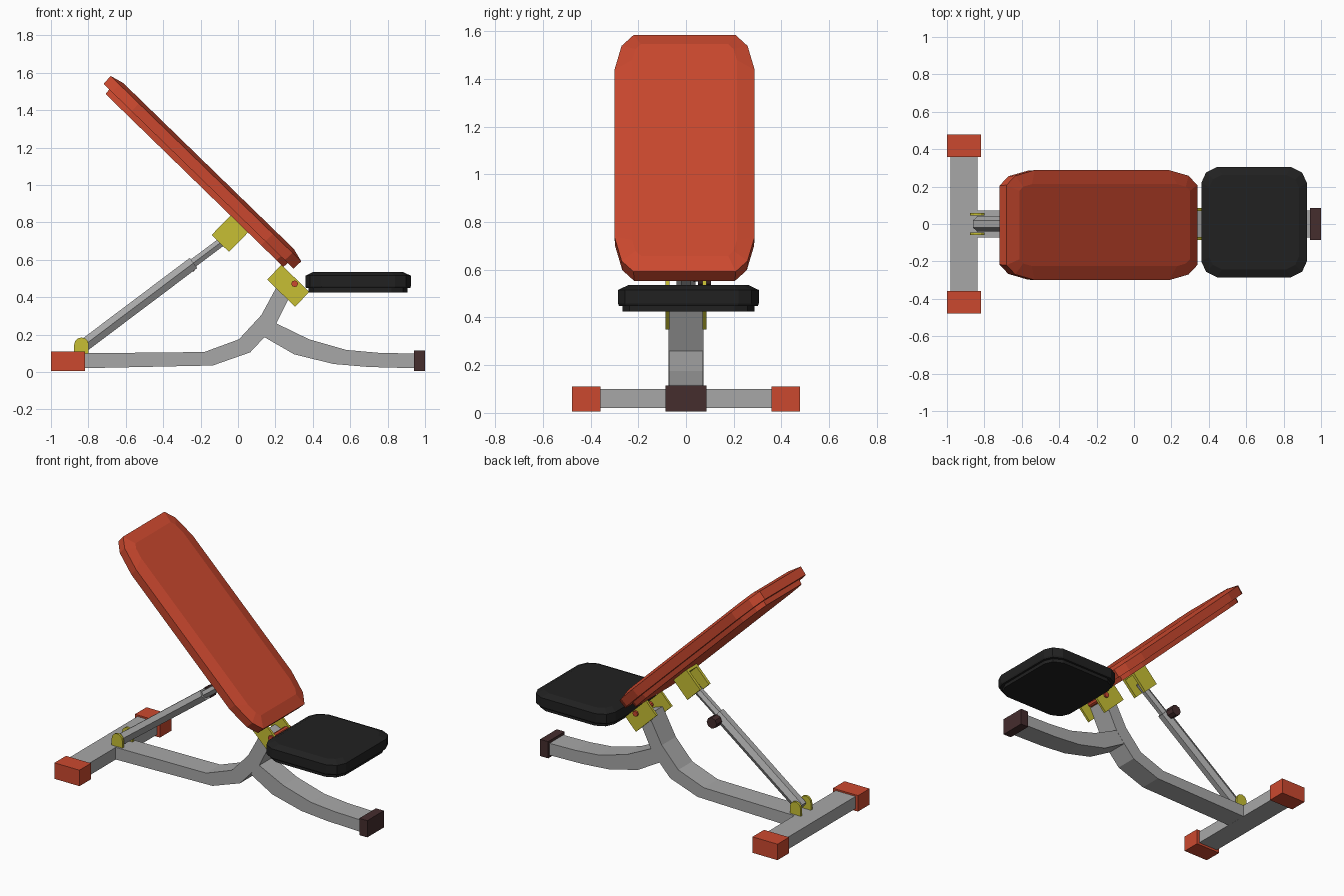
import bpy, bmesh, math
from mathutils import Vector

if "Cube" in bpy.data.objects:
    bpy.data.objects.remove(bpy.data.objects["Cube"])


def material(name, rgb):
    m = bpy.data.materials.new(name)
    m.diffuse_color = (*rgb, 1)
    m.use_nodes = True
    m.node_tree.nodes["Principled BSDF"].inputs["Base Color"].default_value = m.diffuse_color
    return m


ORANGE = material("orange", (0.60, 0.066, 0.028))
GREY = material("steel grey", (0.39, 0.39, 0.39))
YELLOW = material("yellow", (0.57, 0.52, 0.034))
BLACK = material("black", (0.015, 0.015, 0.015))
BROWN = material("dark brown", (0.06, 0.026, 0.027))

# The backrest is tilted: U runs up along it, N points out of its front
ANG = math.radians(44.2)
U = Vector((-math.cos(ANG), 0, math.sin(ANG)))
N = Vector((math.sin(ANG), 0, math.cos(ANG)))
X, Y, Z = Vector((1, 0, 0)), Vector((0, 1, 0)), Vector((0, 0, 1))


def finish(name, bm, mat):
    bmesh.ops.recalc_face_normals(bm, faces=bm.faces)
    me = bpy.data.meshes.new(name)
    bm.to_mesh(me)
    bm.free()
    me.materials.append(mat)
    ob = bpy.data.objects.new(name, me)
    bpy.context.collection.objects.link(ob)
    return ob


def loft(name, rings, mat):
    """Skin a list of equal-length point rings and cap both ends."""
    bm = bmesh.new()
    vs = [[bm.verts.new(p) for p in r] for r in rings]
    n = len(vs[0])
    for a, b in zip(vs, vs[1:]):
        for i in range(n):
            j = (i + 1) % n
            bm.faces.new((a[i], a[j], b[j], b[i]))
    bm.faces.new(vs[0])
    bm.faces.new(vs[-1])
    return finish(name, bm, mat)


def plate(name, outline, y0, y1, mat, a=X, b=Z):
    """Side outline in the (a, b) plane, extruded from y0 to y1."""
    return loft(name, [[a * p + b * q + Y * y for p, q in outline] for y in (y0, y1)], mat)


def rect(a0, a1, b0, b1):
    return [(a0, b0), (a1, b0), (a1, b1), (a0, b1)]


def tube(name, p, q, r, mat, sides=6):
    p, q = Vector(p), Vector(q)
    d = (q - p).normalized()
    s = Y if abs(d.y) < 0.9 else X
    t = d.cross(s)
    angles = [math.tau * i / sides for i in range(sides)]
    return loft(name, [[c + s * r * math.cos(k) + t * r * math.sin(k) for k in angles]
                       for c in (p, q)], mat)


def pad(name, a0, a1, half_w, y_mid, corner, levels, a, b, mat):
    """Cushion with cut corners; levels are (height, inset, corner scale)."""
    rings = []
    mid, half = (a0 + a1) / 2, (a1 - a0) / 2
    for h, inset, k in levels:
        quarter = [(half - inset - da * k, half_w - inset - dy * k) for da, dy in corner]
        back = quarter[::-1]
        pts = (quarter[::-1] + [(p, -q) for p, q in quarter]
               + [(-p, -q) for p, q in back] + [(-p, q) for p, q in quarter])
        # order: right side down, then left side up
        rings.append([a * (mid + p) + Y * (y_mid + q) + b * h for p, q in pts])
    return loft(name, rings, mat)


# Cushions
pad("backrest", 0.17, 1.592, 0.294, -0.006, [(0, 0.08), (0.065, 0.03), (0.21, 0)],
    [(0.572, 0.048, 0.8), (0.603, 0.045, 0.8), (0.603, 0.003, 1),
     (0.660, 0, 1), (0.680, 0.075, 0.45)], U, N, ORANGE)
pad("seat", 0.36, 0.924, 0.295, 0.01, [(0, 0.085), (0.025, 0.03), (0.085, 0)],
    [(0.425, 0.018, 1), (0.448, 0.018, 1), (0.448, 0.004, 1), (0.458, 0, 1),
     (0.515, 0, 1), (0.535, 0.042, 0.8)], X, Z, BLACK)

# Rear cross beam with end caps
plate("rear_cross_beam", rect(-0.982, -0.838, 0.02, 0.10), -0.38, 0.38, GREY)
for side, s in (("left", -1), ("right", 1)):
    plate("rear_foot_cap_" + side, rect(-1, -0.818, 0.005, 0.11), s * 0.358, s * 0.478, ORANGE)

# Bent main beam rising to the hinge, and curved front leg
plate("main_beam", [(-0.85, 0.02), (-0.135, 0.035), (0.065, 0.105), (0.14, 0.185),
                    (0.205, 0.26), (0.30, 0.45), (0.22, 0.48), (0.125, 0.305),
                    (0.005, 0.175), (-0.18, 0.107), (-0.85, 0.10)], -0.073, 0.073, GREY)
plate("front_leg", [(0.135, 0.19), (0.30, 0.095), (0.51, 0.043), (0.70, 0.027),
                    (0.96, 0.02), (0.96, 0.098), (0.75, 0.103), (0.58, 0.118),
                    (0.38, 0.175), (0.205, 0.26)], -0.072, 0.072, GREY)
plate("front_foot_cap", rect(0.942, 1.0, 0.005, 0.115), -0.086, 0.086, BROWN)

# Telescopic strut with locking knob
tube("strut_outer", (-0.84, 0, 0.13), (-0.238, 0, 0.583), 0.039, GREY)
tube("strut_inner", (-0.26, 0, 0.567), (-0.045, 0, 0.728), 0.027, GREY)
tube("knob_stem", (-0.26, 0.0, 0.565), (-0.26, 0.06, 0.565), 0.014, BROWN, 8)
tube("strut_knob", (-0.26, 0.05, 0.565), (-0.26, 0.105, 0.565), 0.036, BROWN, 8)

# Brackets: strut foot lobes, backrest strut bracket, hinge plates
lobe = [(-0.876, 0.095), (-0.798, 0.095)] + [
    (-0.837 + 0.039 * math.cos(math.pi * i / 6), 0.146 + 0.039 * math.sin(math.pi * i / 6))
    for i in range(7)]
for side, s in (("left", -1), ("right", 1)):
    plate("strut_foot_bracket_" + side, lobe, s * 0.045, s * 0.06, YELLOW)
    plate("strut_top_bracket_" + side, rect(0.482, 0.612, 0.427, 0.575),
          s * 0.036, s * 0.055, YELLOW, U, N)
    plate("hinge_bracket_" + side, rect(0.025, 0.233, 0.463, 0.573),
          s * 0.07, s * 0.085, YELLOW, U, N)
plate("strut_top_web", rect(0.482, 0.612, 0.555, 0.575), -0.036, 0.036, YELLOW, U, N)

# Pivot bolts
tube("hinge_bolt", (0.303, -0.097, 0.472), (0.303, 0.097, 0.472), 0.018, ORANGE, 8)
